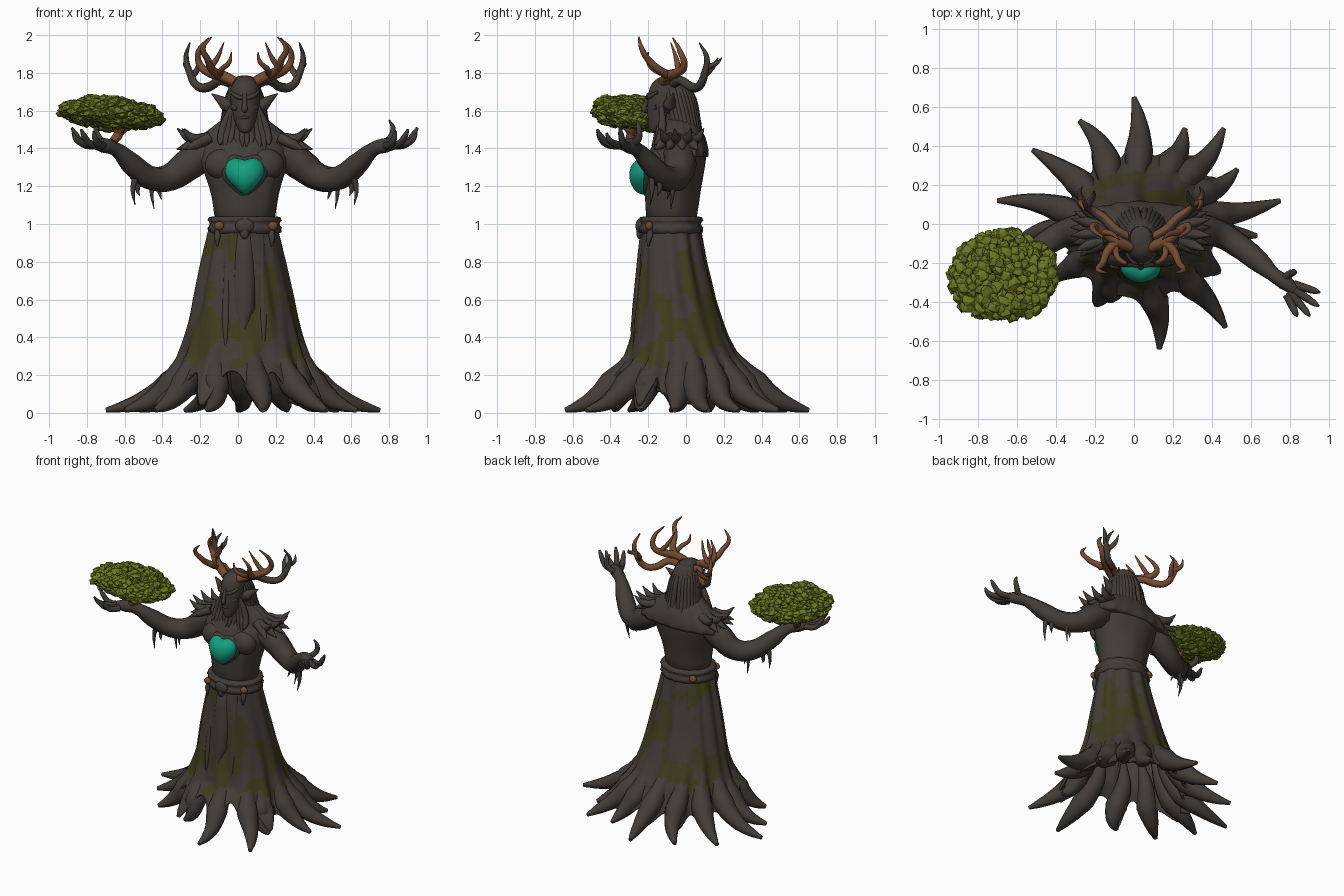
import bpy, bmesh, math, random
from mathutils import Vector, Matrix, noise

random.seed(4)
if "Cube" in bpy.data.objects:
    bpy.data.objects.remove(bpy.data.objects["Cube"])
C = 0.035  # body centre line


def material(name, rgb):
    m = bpy.data.materials.new(name)
    m.use_nodes = True
    m.diffuse_color = (*rgb, 1)
    bsdf = m.node_tree.nodes["Principled BSDF"]
    bsdf.inputs["Base Color"].default_value = (*rgb, 1)
    bsdf.inputs["Roughness"].default_value = 0.9
    return m


BARK = material("dark bark", (0.055, 0.046, 0.039))
MOSS = material("moss", (0.048, 0.047, 0.013))
HORN = material("brown wood", (0.18, 0.07, 0.028))
LEAF = material("leaf green", (0.15, 0.19, 0.016))
GEM = material("teal heart", (0.006, 0.35, 0.21))


def finish(name, bm, mat, smooth=True, sub=0):
    bmesh.ops.recalc_face_normals(bm, faces=bm.faces)
    me = bpy.data.meshes.new(name)
    bm.to_mesh(me)
    bm.free()
    me.materials.append(mat)
    me.polygons.foreach_set("use_smooth", [smooth] * len(me.polygons))
    ob = bpy.data.objects.new(name, me)
    bpy.context.collection.objects.link(ob)
    if sub:
        ob.modifiers.new("Smooth", "SUBSURF").levels = sub
        ob.modifiers["Smooth"].render_levels = sub
    return ob


def bridge(bm, rows):
    for p, q in zip(rows, rows[1:]):
        for i in range(len(p)):
            j = (i + 1) % len(p)
            bm.faces.new((p[i], p[j], q[j], q[i]))


def loft(name, rings, mat, seg=24, sub=1, bump=None, caps=True):
    """Elliptical rings (cx, cy, z, rx, ry); bump(angle, z) scales the radius."""
    bm = bmesh.new()
    rows = []
    for cx, cy, z, rx, ry in rings:
        row = []
        for i in range(seg):
            a = math.tau * i / seg
            k = bump(a, z) if bump else 1
            row.append(bm.verts.new((cx + rx * k * math.cos(a), cy + ry * k * math.sin(a), z)))
        rows.append(row)
    bridge(bm, rows)
    if caps:
        bm.faces.new(rows[0])
        bm.faces.new(rows[-1])
    return finish(name, bm, mat, True, sub)


def tubes(name, paths, mat):
    """Tapered tubes through (x, y, z, radius) points."""
    cu = bpy.data.curves.new(name, "CURVE")
    cu.dimensions = "3D"
    cu.bevel_depth = 1
    cu.bevel_resolution = 2
    cu.resolution_u = 4
    cu.use_fill_caps = True
    for path in paths:
        sp = cu.splines.new("BEZIER")
        sp.bezier_points.add(len(path) - 1)
        for bp, (x, y, z, r) in zip(sp.bezier_points, path):
            bp.co, bp.radius = (x, y, z), r
            bp.handle_left_type = bp.handle_right_type = "AUTO"
    cu.materials.append(mat)
    tmp = bpy.data.objects.new(name + " curve", cu)
    bpy.context.collection.objects.link(tmp)
    me = bpy.data.meshes.new_from_object(tmp.evaluated_get(bpy.context.evaluated_depsgraph_get()))
    bpy.data.objects.remove(tmp)
    me.polygons.foreach_set("use_smooth", [True] * len(me.polygons))
    ob = bpy.data.objects.new(name, me)
    bpy.context.collection.objects.link(ob)
    return ob


def both(name, paths, mat):
    """Tubes given as offsets from the centre line, built on both sides."""
    return [tubes(f"{side}_{name}", [[(C + s * x, y, z, r) for x, y, z, r in p] for p in paths], mat)
            for side, s in (("left", 1), ("right", -1))]


def balls(name, items, mat):
    bm = bmesh.new()
    for loc, size in items:
        bmesh.ops.create_icosphere(bm, subdivisions=3, radius=1,
                                   matrix=Matrix.Translation(loc) @ Matrix.Diagonal((*size, 1)))
    return finish(name, bm, mat)


# Roots spreading on the ground
TIPS = [(0, .65), (-.28, .53), (-.52, .38), (-.7, .12), (-.6, -.08), (-.44, -.3), (-.17, -.38),
        (.13, -.64), (.47, -.53), (.42, -.24), (.63, -.06), (.75, .12), (.53, .28), (.46, .49), (.26, .49)]
ROOT_C = Vector((.03, -.02))
angles, roots = [], []
for tip in TIPS:
    d = Vector(tip) - ROOT_C
    R = d.length
    d.normalize()
    side = Vector((-d.y, d.x)) * random.uniform(-.04, .04)
    angles.append(math.atan2(d.y, d.x))
    path = [(.03 + d.x * .25, -.04 + d.y * .2, .42, .02), (.03 + d.x * .31, -.02 + d.y * .27, .27, .055)]
    for f, z, r in ((.2, .15, .074), (.5, .075, .052), (.75, .038, .034), (1, .014, .013)):
        p = ROOT_C + d * (.32 + (R - .32) * f) + side * math.sin(f * math.pi)
        path.append((p.x, p.y, z, r))
    roots.append(path)
tubes("roots", roots, BARK)


# Trunk skirt with folds that run into the roots, its rim arching between them
def ridge(a):
    return min(1, sum(math.exp(-(math.remainder(a - b, math.tau) / .14) ** 2) for b in angles))


def folds(a, z):
    low = max(0, min(1, (.6 - z) / .5))
    n = noise.noise(Vector((math.cos(a) * 4, math.sin(a) * 4, z * 1.2)))
    return 1 + .03 * math.sin(a * 11 + z * 3) * (1 - low) + .05 * n + low * low * (.3 * ridge(a) - .04)


KEYS = [(.04, .38, .375, -.02), (.15, .35, .34, -.02), (.25, .335, .305, -.02), (.4, .305, .255, -.035),
        (.6, .265, .21, -.055), (.8, .22, .175, -.07), (.99, .175, .15, -.08)]
rings = []
for lo, hi in zip(KEYS, KEYS[1:]):
    for k in range(6):
        z, rx, ry, cy = (a + (b - a) * k / 6 for a, b in zip(lo, hi))
        rings.append((.03, cy, z, rx, ry))
rings.append((C, -.08, .99, .175, .15))
skirt = loft("trunk_skirt", rings, MOSS, seg=144, sub=0, bump=folds, caps=False)
for v in skirt.data.vertices:
    if v.co.z < .3:
        rim = (.19 if v.co.y < -.15 else .08) * (1 - ridge(math.atan2(v.co.y + .02, v.co.x - .03)))
        v.co.z += rim * (.3 - v.co.z) / .26
skirt.data.materials.append(BARK)
skirt.data.materials.append(BARK)
for p in skirt.data.polygons:
    c = p.center
    patch = noise.noise(Vector((c.x * 7, c.y * 7, c.z * 6))) + .25 * noise.noise(c * 25)
    p.material_index = 0 if .24 < c.z < .95 and patch > .05 else 1
wall = skirt.modifiers.new("Bare inside", "SOLIDIFY")
wall.thickness = .015
wall.material_offset = 1

# Hanging front cloth and side strips
bm = bmesh.new()
rows = []
for z, w, y in ((.98, .055, -.24), (.85, .065, -.255), (.7, .07, -.27), (.55, .065, -.285), (.48, .04, -.29), (.43, .008, -.295)):
    rows.append([bm.verts.new((.03 + w * u, y + .03 * u * u, z)) for u in (-1, -.5, 0, .5, 1)])
for p, q in zip(rows, rows[1:]):
    for i in range(4):
        bm.faces.new((p[i], p[i + 1], q[i + 1], q[i]))
cloth = finish("front_cloth", bm, BARK)
cloth.modifiers.new("Thick", "SOLIDIFY").thickness = .03
both("bark_strip", [[(.085, -.19, .98, .018), (.09, -.22, .75, .022), (.1, -.25, .5, .022), (.1, -.28, .32, .005)],
                    [(.14, -.18, .98, .015), (.145, -.195, .93, .018), (.145, -.2, .88, .004)]], BARK)

# Belt with buckles
loft("belt", [(C, -.08, z, .165 + w, .14 + w) for z, w in
              ((.945, 0), (.955, .025), (.98, .03), (.99, .02), (1.01, .02), (1.02, .03), (1.035, .022), (1.04, 0))],
     BARK, 48, 0, lambda a, z: 1 + .025 * math.sin(16 * a + 80 * z))
balls("belt_plate", [((C, -.245, .99), (.05, .022, .04)), ((C, -.245, .955), (.025, .018, .035))], BARK)
balls("belt_buckles", [((-.1, -.21, .99), (.026, .02, .024)), ((.185, -.195, .99), (.026, .02, .024)),
                       ((-.09, .048, .99), (.026, .02, .025))], HORN)


# Torso, chest muscles and shoulder mantle
def grain(a, z):
    return 1 + .06 * noise.noise(Vector((math.cos(a) * 5, math.sin(a) * 5, z * 4)))


loft("torso", [(C, cy, z, rx, ry) for z, rx, ry, cy in
               ((.96, .165, .135, -.08), (1.1, .165, .14, -.075), (1.2, .19, .152, -.07), (1.3, .225, .168, -.065),
                (1.38, .25, .16, -.045), (1.45, .2, .125, -.03), (1.52, .085, .08, -.05), (1.6, .06, .06, -.06))],
     BARK, 32, 1, grain)
balls("chest_muscles", [((C + s * .11, -.15, 1.315), (.1, .07, .085)) for s in (-1, 1)], BARK)


def ragged(a, z):
    return grain(a, z) + (.07 * math.sin(a * 17) if z < 1.38 else .02 * math.sin(a * 17))


loft("shoulder_mantle", [(C, cy, z, rx, ry) for z, rx, ry, cy in
                         ((1.36, .26, .1, -.005), (1.345, .325, .125, -.005), (1.4, .31, .13, -.01), (1.46, .24, .125, -.02),
                          (1.52, .16, .1, -.03), (1.58, .09, .07, -.035))], BARK, 64, 1, ragged)
spikes = []
for i in range(8):
    a = -1 + i * .27
    dx, dy = math.cos(a), math.sin(a)
    lift = .075 if i % 2 else -.035
    spikes.append([(.17 + .03 * dx, -.03 + .08 * dy, 1.455, .03), (.23 + .06 * dx, -.03 + .12 * dy, 1.43 + lift * .3, .026),
                   (.25 + .11 * dx, -.03 + .16 * dy, 1.43 + lift, .003)])
both("shoulder_spikes", spikes, BARK)

# Arms, hands and hanging rootlets
both("arm", [[(.19, -.04, 1.38, .08), (.29, -.03, 1.32, .086), (.4, -.05, 1.245, .072), (.5, -.11, 1.245, .066),
              (.6, -.19, 1.32, .058), (.68, -.26, 1.395, .038), (.74, -.3, 1.415, .042), (.79, -.34, 1.42, .028)]], BARK)
hand = []
for i, (x, y, z) in enumerate(((.915, -.35, 1.51), (.91, -.42, 1.48), (.865, -.47, 1.5), (.8, -.47, 1.49))):
    bx, by = .785 - i * .012, -.31 - i * .018
    hand.append([(bx, by, 1.415, .022), (bx * .45 + x * .55, by * .45 + y * .55, 1.425, .02),
                 (bx * .15 + x * .85, by * .15 + y * .85, z - .035, .016), (x, y, z, .007)])
hand.append([(.73, -.28, 1.42, .022), (.775, -.25, 1.46, .019), (.785, -.25, 1.51, .014), (.765, -.26, 1.55, .005)])
both("hand", hand, BARK)
both("rootlets", [[(x, y, 1.24, .018), (x + .012, y, 1.18, .012), (x, y - .01, z, .002)] for x, y, z in
                  ((.44, -.09, 1.13), (.48, -.07, 1.08), (.555, -.14, 1.15), (.58, -.18, 1.1))], BARK)


# Full, rounded heart in a bark socket
def heart(name, size, y, depth, mat):
    bm = bmesh.new()
    rows = []
    for s in (1, .97, .88, .7, .45, .15):
        row = []
        for i in range(40):
            t = math.tau * i / 40
            x = math.sin(t) ** 3
            z = (13 * math.cos(t) - 5 * math.cos(2 * t) - 2 * math.cos(3 * t) - math.cos(4 * t) + 2.5) / 14.5
            mix = .5 * s * s  # the dome turns round towards its middle
            x = mix * x + (1 - mix) * math.sin(t)
            z = mix * z + (1 - mix) * math.cos(t)
            row.append(bm.verts.new((C + x * s * size, y - depth * math.sqrt(1 - s * s), 1.26 + z * s * size)))
        rows.append(row)
    bridge(bm, rows)
    bm.faces.new(rows[-1])
    return finish(name, bm, mat)


heart("heart_socket", .125, -.2, .04, BARK)
heart("heart", .105, -.22, .08, GEM)

# Head and face
loft("head", [(C + .003, cy, z, rx, ry) for z, rx, ry, cy in
              ((1.48, .02, .025, -.17), (1.51, .045, .05, -.15), (1.57, .065, .08, -.125), (1.64, .078, .095, -.11),
               (1.71, .082, .1, -.1), (1.76, .07, .085, -.09), (1.785, .035, .045, -.08))], BARK, 24, 2)
tubes("nose", [[(C, -.195, 1.69, .012), (C, -.212, 1.64, .012), (C, -.22, 1.605, .017), (C, -.2, 1.595, .006)],
               [(C - .03, -.19, 1.562, .005), (C, -.204, 1.565, .009), (C + .03, -.19, 1.562, .005)]], BARK)
both("brow", [[(.008, -.2, 1.665, .01), (.04, -.192, 1.675, .013), (.075, -.15, 1.7, .008)],
              [(.035, -.18, 1.61, .014), (.06, -.15, 1.62, .018)]], BARK)
both("ear", [[(.065, -.09, 1.6, .025), (.1, -.085, 1.635, .036), (.14, -.075, 1.665, .018), (.175, -.065, 1.69, .003)]], BARK)

# Hair
loft("hair", [(C, cy, z, rx, ry) for z, rx, ry, cy in
              ((1.36, .17, .07, .03), (1.45, .145, .08, .01), (1.55, .11, .09, -.03), (1.65, .095, .09, -.045),
               (1.73, .088, .095, -.065), (1.775, .06, .07, -.07), (1.787, .02, .03, -.07))],
     BARK, 48, 1, lambda a, z: 1 + .05 * math.sin(a * 14 + z * 6))
strands = []
for i in range(10):
    a = -.5 + i * .21
    dx, dy = math.cos(a), math.sin(a)
    strands.append([(.05 * dx, -.07 + .05 * dy, 1.77, .012), (.09 * dx, -.045 + .085 * dy, 1.66, .018),
                    (.115 * dx, -.015 + .08 * dy, 1.53, .018), (.16 * dx, .01 + .095 * dy, 1.38 + .03 * (i % 3), .004)])
for x, z in ((.06, 1.4), (.085, 1.37), (.11, 1.42)):
    strands.append([(.07, -.13, 1.62, .012), (x, -.125, 1.52, .022), (x + .015, -.14, 1.45, .022), (x + .02, -.17, z, .004)])
both("hair_strands", strands, BARK)
both("beard", [[(.03, -.14, 1.52, .022), (.035, -.14, 1.46, .024), (.03, -.18, 1.39, .004)],
               [(.01, -.15, 1.5, .018), (.012, -.16, 1.45, .016), (.01, -.18, 1.41, .004)]], BARK)

# Antlers: dark outer pair, brown on the weathered inner and back faces, and brown inner pair
outer = both("outer_antler", [
    [(.06, -.07, 1.74, .026), (.13, -.03, 1.76, .025), (.19, .03, 1.725, .025), (.25, .07, 1.73, .023),
     (.29, .1, 1.8, .02), (.31, .11, 1.88, .015), (.29, .07, 1.96, .004)],
    [(.28, .09, 1.78, .018), (.245, .14, 1.83, .015), (.24, .17, 1.88, .003)],
    [(.3, .11, 1.83, .016), (.315, .16, 1.85, .012), (.3, .19, 1.88, .003)]], BARK)
for ob, toward in zip(outer, (Vector((-.8, .5, 0)), Vector((.1, 1, 0)))):
    ob.data.materials.append(HORN)
    for p in ob.data.polygons:
        p.material_index = int(p.normal.dot(toward) > .1)
both("inner_antler", [
    [(.05, -.12, 1.75, .028), (.12, -.09, 1.785, .03), (.18, -.05, 1.8, .026), (.235, -.01, 1.84, .02),
     (.245, -.03, 1.91, .015), (.19, -.07, 1.985, .004)],
    [(.12, -.09, 1.785, .026), (.17, -.14, 1.815, .022), (.195, -.2, 1.87, .018), (.22, -.235, 1.93, .014), (.175, -.25, 1.99, .004)],
    [(.13, -.1, 1.79, .018), (.12, -.17, 1.82, .015), (.08, -.2, 1.86, .012), (.07, -.2, 1.91, .003)],
    [(.2, -.04, 1.81, .018), (.15, -.05, 1.87, .014), (.11, -.08, 1.96, .003)]], HORN)

# Small tree held in the right hand
tubes("small_tree_trunk", [[(-.66, -.3, 1.44, .022), (-.63, -.29, 1.48, .022), (x, y, 1.56, .008)]
                           for x, y in ((-.78, -.2), (-.82, -.38), (-.6, -.4), (-.5, -.22), (-.66, -.14))], HORN)
bm = bmesh.new()
for i in range(380):
    # even spiral over a flattened, tilted dome
    h = 1 - 2 * (i + .5) / 380
    a = i * 2.39996
    k = math.sqrt(1 - h * h) * random.uniform(.88, 1.03)
    x, y = k * math.cos(a), k * math.sin(a)
    z = 1.57 + h * (.09 if h > 0 else .045) - .025 * x - .02 * y
    loc = Vector((-.67 + .265 * x, -.27 + .22 * y, z))
    loc += noise.noise_vector(loc * 9) * .022
    size = Matrix.Diagonal((1, 1, .6, 1)) @ Matrix.Rotation(random.uniform(0, 3), 4, Vector((1, h, k)).normalized())
    bmesh.ops.create_icosphere(bm, subdivisions=1, radius=random.uniform(.024, .042), matrix=Matrix.Translation(loc) @ size)
for v in bm.verts:
    v.co += noise.noise_vector(v.co * 40) * .01
finish("small_tree_leaves", bm, LEAF, smooth=False)
